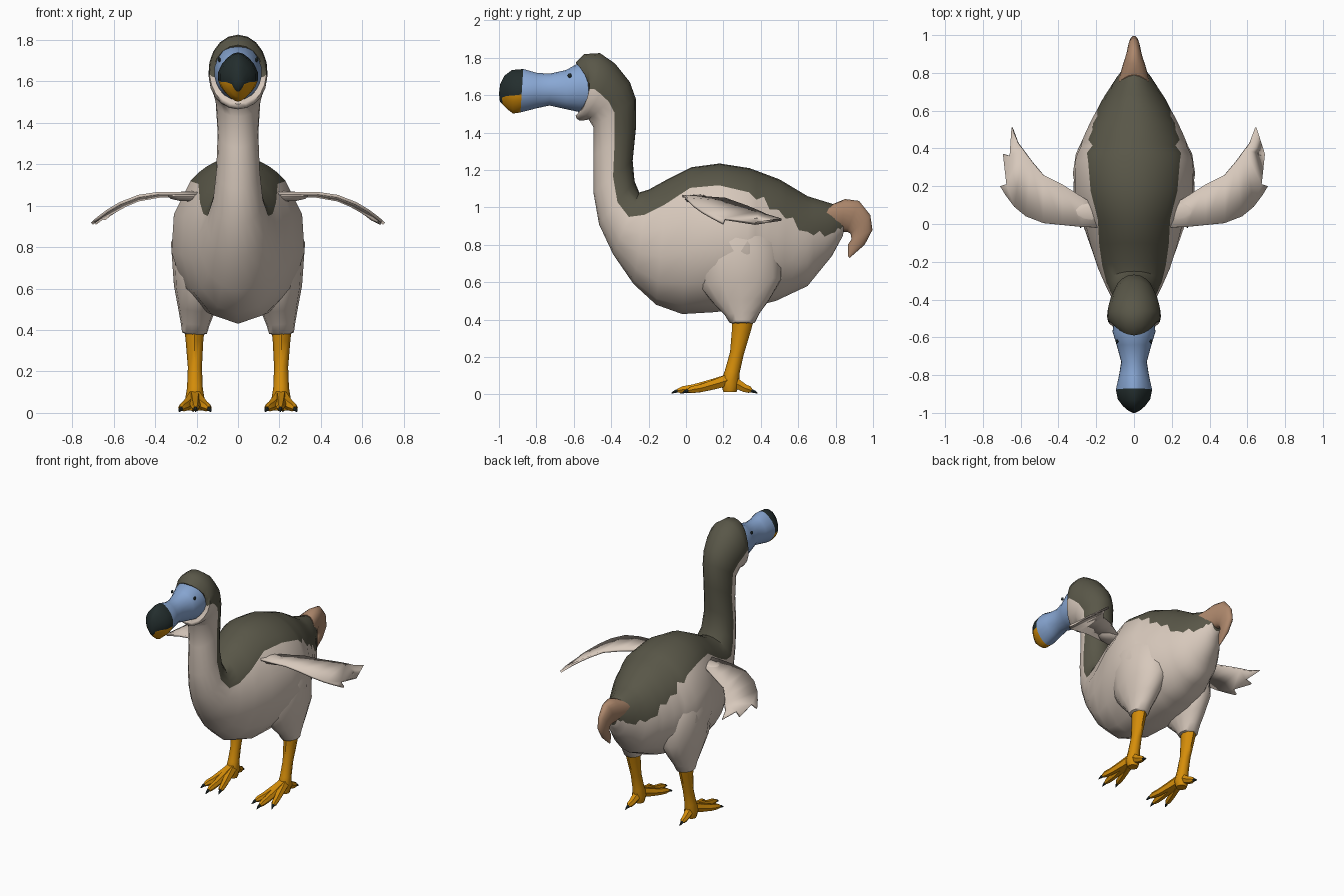
import bpy, bmesh, math
from mathutils import Vector

cube = bpy.data.objects.get("Cube")
if cube:
    bpy.data.objects.remove(cube)


def material(name, *rgb):
    m = bpy.data.materials.new(name)
    m.use_nodes = True
    m.diffuse_color = (*rgb, 1)
    bsdf = next(n for n in m.node_tree.nodes if n.type == "BSDF_PRINCIPLED")
    bsdf.inputs["Base Color"].default_value = (*rgb, 1)
    return m


CREAM = material("cream", .68, .58, .50)
OLIVE = material("dark olive", .10, .095, .065)
BLUE = material("pale blue", .25, .39, .66)
BLACK = material("beak black", .017, .027, .027)
ORANGE = material("orange", .67, .27, .003)
TAN = material("tan", .42, .245, .15)


def finish(bm, name, mats, angle=50):
    bmesh.ops.recalc_face_normals(bm, faces=bm.faces)
    mesh = bpy.data.meshes.new(name)
    bm.to_mesh(mesh)
    bm.free()
    for m in mats:
        mesh.materials.append(m)
    ob = bpy.data.objects.new(name, mesh)
    bpy.context.collection.objects.link(ob)
    bpy.ops.object.select_all(action="DESELECT")
    ob.select_set(True)
    bpy.context.view_layer.objects.active = ob
    bpy.ops.object.shade_smooth_by_angle(angle=math.radians(angle))
    return ob


def skin(name, rings, mats, rule=lambda i, j: 0):
    """Join closed rings of points; rule gives the colour of each face."""
    bm = bmesh.new()
    loops = [[bm.verts.new(p) for p in ring] for ring in rings]
    n = len(loops[0])
    for i in range(len(loops) - 1):
        for j in range(n):
            k = (j + 1) % n
            f = bm.faces.new((loops[i][j], loops[i][k], loops[i + 1][k], loops[i + 1][j]))
            f.material_index = rule(i, j)
    for i, loop in ((0, loops[0]), (len(loops) - 2, loops[-1])):
        bm.faces.new(loop).material_index = rule(i, 0)
    return finish(bm, name, mats)


UPPER, LOWER = 10, 10


def section(yt, zt, yb, zb, half_width, split=90, bend=0, pinch=0):
    """Oval between a top and a bottom point, with an edge at the split angle."""
    a = math.radians(split)
    angles = [-a + 2 * a * j / UPPER for j in range(UPPER)]
    angles += [a + (2 * math.pi - 2 * a) * j / LOWER for j in range(LOWER)]
    mid = Vector((0, (yt + yb) / 2, (zt + zb) / 2))
    up = Vector((0, (yt - yb) / 2, (zt - zb) / 2))
    return [mid + up * math.cos(t) + Vector((half_width * math.sin(t) * (1 - pinch * math.cos(t) ** 2),
                                             bend * math.sin(t) ** 2, 0))
            for t in angles]


def tube(name, path, mat, sides=8):
    """Tapered limb through points (x, y, z, radius across, radius along)."""
    rings = []
    pts = [Vector(p[:3]) for p in path]
    for i, p in enumerate(path):
        t = (pts[min(i + 1, len(pts) - 1)] - pts[max(i - 1, 0)]).normalized()
        u = Vector((1, 0, 0))
        u = (u - t * u.dot(t)).normalized()
        v = t.cross(u)
        rings.append([pts[i] + u * p[3] * math.cos(a) + v * p[4] * math.sin(a)
                      for a in (2 * math.pi * k / sides for k in range(sides))])
    return skin(name, rings, [mat])


def ball(name, centre, size, mat):
    bm = bmesh.new()
    bmesh.ops.create_uvsphere(bm, u_segments=10, v_segments=6, radius=1)
    for v in bm.verts:
        v.co = Vector(c + s * k for c, s, k in zip(centre, size, v.co))
    return finish(bm, name, [mat])


# Body, neck and hood: one skin from rump to face, with the split as plumage edge
rump = [(.85, .98, .84, .85, .04, 100), (.78, 1.02, .78, .74, .09, 97),
        (.65, 1.06, .65, .58, .175, 78), (.5, 1.15, .48, .50, .255, 60),
        (.34, 1.21, .32, .46, .322, 49)]
sections = []
for a, b in zip(rump, rump[1:]):
    for t, notch in ((0, 0), (.3, 5), (.5, -5), (.75, 3)):
        s = [p + (q - p) * t for p, q in zip(a, b)]
        s[5] += notch
        sections.append(s)
sections += [rump[-1],
             (.18, 1.235, .15, .44, .325, 45), (.03, 1.215, -.02, .43, .275, 44),
             (-.1, 1.15, -.16, .48, .23, 53), (-.2, 1.095, -.28, .59, .19, 62),
             (-.25, 1.08, -.39, .75, .15, 78), (-.275, 1.14, -.465, .91, .12, 88),
             (-.285, 1.25, -.495, 1.08, .105, 90), (-.268, 1.42, -.495, 1.28, .098, 90),
             (-.268, 1.58, -.495, 1.43, .108, 90), (-.3, 1.67, -.52, 1.47, .125, 92),
             (-.38, 1.77, -.55, 1.465, .14, 93, .01), (-.46, 1.825, -.57, 1.465, .143, 94, .03),
             (-.545, 1.82, -.585, 1.475, .138, 95, .05), (-.59, 1.775, -.59, 1.49, .122, 95, .07),
             (-.54, 1.7, -.54, 1.55, .07, 95, .03)]
skin("body", [section(*s) for s in sections], [OLIVE, CREAM], lambda i, j: int(j >= UPPER))

# Head and beak: blue face, black upper tip, orange lower tip
face = [(-.45, 1.75, -.48, 1.52, .10, 95), (-.57, 1.775, -.57, 1.51, .115, 98),
        (-.64, 1.735, -.64, 1.525, .093, 98), (-.73, 1.715, -.73, 1.545, .068, 95),
        (-.80, 1.72, -.80, 1.53, .08, 97, 0, .15), (-.87, 1.74, -.885, 1.508, .098, 100, 0, .3),
        (-.93, 1.735, -.925, 1.502, .088, 100, 0, .35), (-.97, 1.705, -.955, 1.525, .06, 102, 0, .35),
        (-.993, 1.66, -.98, 1.55, .032, 110, 0, .3), (-1.0, 1.61, -.995, 1.565, .012, 120)]


def beak_colour(i, j):
    if i < 5:
        return 0
    return 1 if j < UPPER or i == 8 else 2


skin("head_and_beak", [section(*s) for s in face], [BLUE, BLACK, ORANGE], beak_colour)

# Curled tail plume
plume = [(.79, 1.02, .81, .88, .085, 90, -.05), (.85, 1.045, .83, .87, .06), (.925, 1.035, .86, .87, .042),
         (.985, .96, .88, .86, .032), (.997, .88, .885, .83, .028),
         (.955, .80, .865, .80, .022), (.875, .73, .865, .74, .006)]
skin("tail_plume", [section(*s) for s in plume], [TAN])


def wing_height(x, y):
    return 1.06 - 1.18 * max(0, x - .37) ** 2 - .07 * max(0, y)


# Wing outline: paired leading and trailing points, then the feather tips
lead = [(.16, -.02), (.28, -.015), (.38, -.005), (.48, .005), (.57, .04), (.63, .09)]
trail = [(.20, .10), (.27, .14), (.38, .21), (.48, .26), (.54, .33), (.585, .39)]
tips = [(.675, .15), (.705, .20), (.672, .21), (.69, .37), (.655, .36), (.645, .51), (.615, .43)]

for s, side in ((1, "left"), (-1, "right")):
    # Wing
    bm = bmesh.new()
    front, back, ends = ([bm.verts.new((s * x, y, wing_height(x, y))) for x, y in row]
                         for row in (lead, trail, tips))
    for i in range(len(front) - 1):
        bm.faces.new((front[i], front[i + 1], back[i + 1], back[i]))
    hand = bm.faces.new([front[-1], *ends, back[-1]])
    bmesh.ops.triangulate(bm, faces=[hand])
    wing = finish(bm, side + "_wing", [CREAM])
    thick = wing.modifiers.new("thickness", "SOLIDIFY")
    thick.thickness = .014
    thick.offset = 0
    ball(side + "_shoulder", (s * .225, .06, 1.045), (.12, .065, .025), CREAM)

    # Eye
    ball(side + "_eye", (s * .09, -.622, 1.705), (.007, .011, .012), BLACK)

    # Thigh and shank
    tube(side + "_thigh", [(s * .14, .25, .98, .11, .15), (s * .165, .27, .80, .16, .24),
                           (s * .19, .29, .60, .12, .225), (s * .20, .295, .50, .09, .155),
                           (s * .207, .30, .43, .07, .095), (s * .21, .30, .385, .06, .07),
                           (s * .21, .30, .375, .03, .04)],
         CREAM, 14)
    tube(side + "_shank", [(s * .21, .305, .42, .05, .062), (s * .21, .295, .34, .042, .05),
                           (s * .208, .272, .22, .034, .037), (s * .208, .247, .12, .038, .04),
                           (s * .208, .235, .06, .048, .05), (s * .208, .235, .012, .035, .035)],
         ORANGE)

    # Toes with claws: three forward, one back
    for toe, x, y in (("inner", .14, .0), ("middle", .205, -.045), ("outer", .275, .01), ("hind", .215, .35)):
        d = Vector((s * (x - .208), y - .235, 0))
        root = Vector((s * .208, .235, 0))
        path = [(*(root + d * t).xy, z, r, r)
                for t, z, r in ((0, .08, .036), (.35, .055, .03), (.7, .033, .024), (.9, .026, .021), (1, .02, .012))]
        tube(f"{side}_{toe}_toe", path, ORANGE, 6)
        step = d.normalized()
        claw = [(*(root + d + step * t).xy, z, r, r) for t, z, r in ((-.01, .022, .012), (.014, .016, .009), (.033, .006, .002))]
        tube(f"{side}_{toe}_claw", claw, BLACK, 6)
